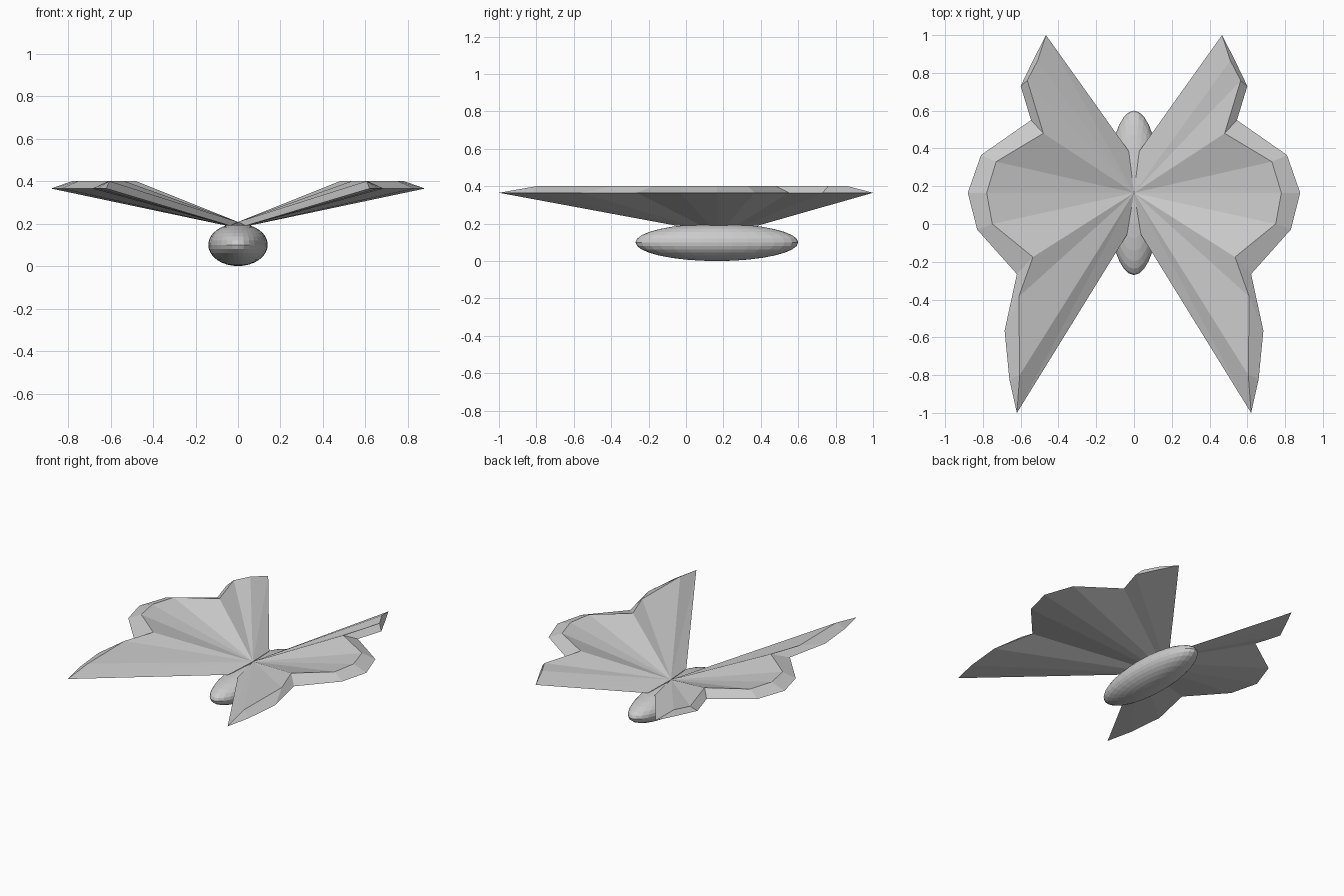
import bpy, bmesh

if "Cube" in bpy.data.objects:
    bpy.data.objects.remove(bpy.data.objects["Cube"])

grey = bpy.data.materials.new("light_grey")
grey.diffuse_color = (0.6, 0.6, 0.6, 1)
grey.use_nodes = True
grey.node_tree.nodes["Principled BSDF"].inputs["Base Color"].default_value = grey.diffuse_color

CY = 0.165  # fan centre on the y axis


def add_object(name, bm):
    bmesh.ops.recalc_face_normals(bm, faces=bm.faces)
    me = bpy.data.meshes.new(name)
    bm.to_mesh(me)
    bm.free()
    me.materials.append(grey)
    ob = bpy.data.objects.new(name, me)
    bpy.context.collection.objects.link(ob)
    return ob


# Body: flat-shaded ellipsoid
bm = bmesh.new()
bmesh.ops.create_uvsphere(bm, u_segments=32, v_segments=16, radius=1)
for v in bm.verts:
    v.co = (v.co.x * 0.14, CY + v.co.y * 0.435, 0.1 + v.co.z * 0.1)
add_object("body", bm)

# Wing outlines: lower rim (with both tips) and raised inner rim
outer = [(0.466, 1.0), (0.535, 0.865), (0.60, 0.73), (0.545, 0.55),
         (0.81, 0.365), (0.88, 0.165), (0.83, -0.03), (0.62, -0.265),
         (0.685, -0.565), (0.66, -0.82), (0.62, -1.0)]
inner = [(0.51, 0.865), (0.565, 0.76), (0.48, 0.48), (0.73, 0.33),
         (0.78, 0.165), (0.75, 0.0), (0.535, -0.175), (0.61, -0.385),
         (0.605, -0.80)]


def root(x, y):
    """Narrow wing root point that belongs to a rim point."""
    k = 0.265 if y > CY else 0.19
    return (x * 0.06, CY + (y - CY) * k, 0.19)


for side, name in ((1, "right_wing"), (-1, "left_wing")):
    bm = bmesh.new()

    def vert(x, y, z):
        return bm.verts.new((side * x, y, z))

    rim = [vert(x, y, 0.365) for x, y in outer]
    top = [rim[0]] + [vert(x, y, 0.4) for x, y in inner] + [rim[-1]]
    base = [vert(*root(x, y)) for x, y in outer]
    apex = vert(0, CY, 0.208)
    low = vert(0, CY, 0.19)
    for i in range(len(outer) - 1):
        # top fan, bevelled rim, underside, root cap
        bm.faces.new((apex, top[i], top[i + 1]))
        edge = [rim[i], rim[i + 1], top[i + 1], top[i]]
        bm.faces.new(list(dict.fromkeys(edge)))
        bm.faces.new((rim[i + 1], rim[i], base[i], base[i + 1]))
        bm.faces.new((low, base[i + 1], base[i]))
    # front and back walls
    for i in (0, -1):
        bm.faces.new((apex, rim[i], base[i]))
        bm.faces.new((apex, base[i], low))
    add_object(name, bm)
